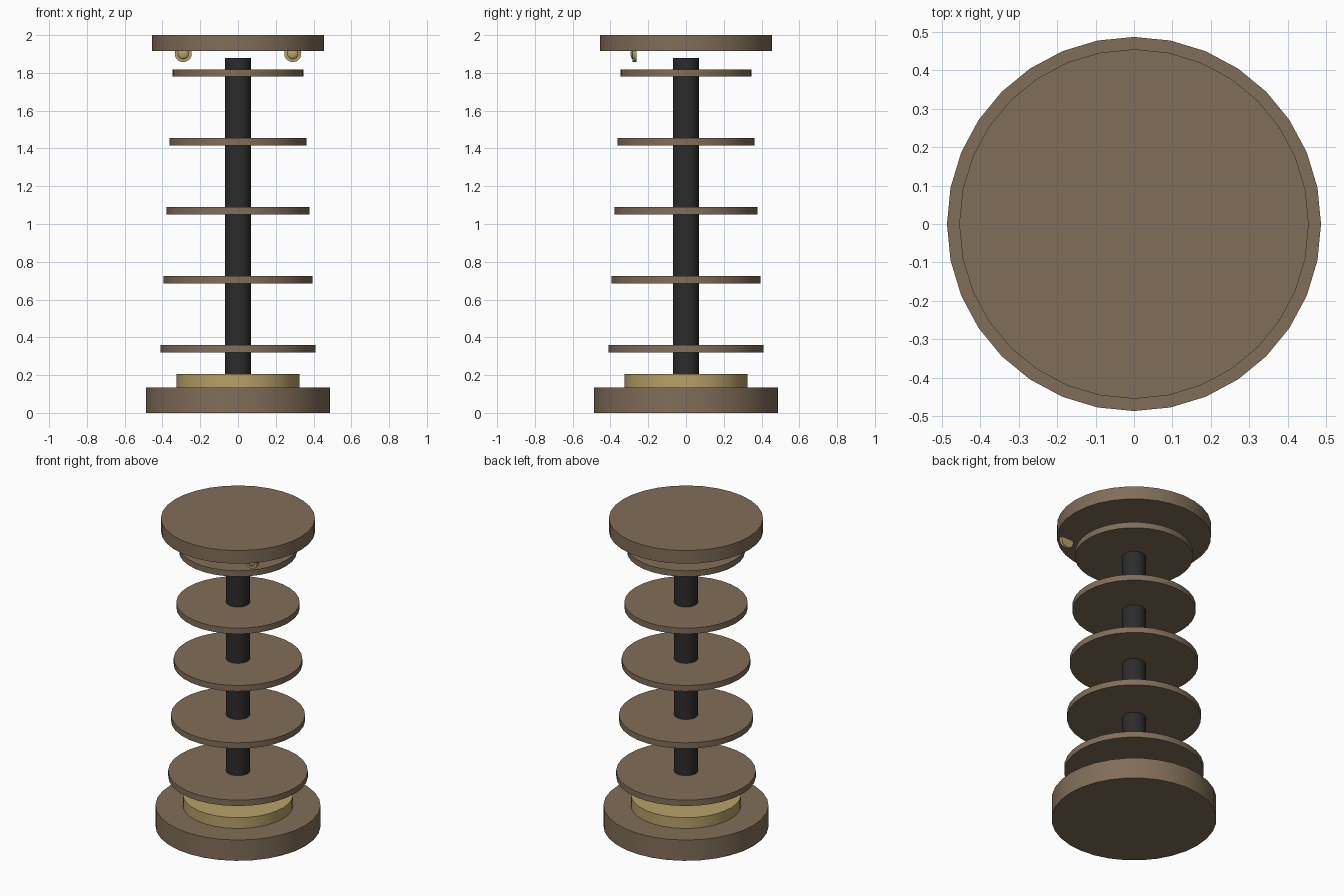
import bpy
import math

cube = bpy.data.objects.get("Cube")
if cube:
    bpy.data.objects.remove(cube, do_unlink=True)


def material(name, color):
    m = bpy.data.materials.new(name)
    m.use_nodes = True
    m.diffuse_color = (*color, 1)
    m.node_tree.nodes["Principled BSDF"].inputs["Base Color"].default_value = (*color, 1)
    return m


brown = material("warm brown", (0.22, 0.155, 0.1))
gold = material("brass", (0.48, 0.36, 0.14))
black = material("charcoal", (0.025, 0.025, 0.025))


def finish(name, mat):
    ob = bpy.context.object
    ob.name = name
    ob.data.materials.append(mat)
    bpy.ops.object.shade_smooth_by_angle(angle=math.radians(35))
    return ob


def disc(name, radius, bottom, top, mat, sides=32):
    bpy.ops.mesh.primitive_cylinder_add(vertices=sides, radius=radius, depth=top - bottom,
                                        location=(0, 0, (bottom + top) / 2))
    return finish(name, mat)


# Base, collar, central post and cap
disc("base", 0.486, 0, 0.135, brown)
disc("collar", 0.325, 0.135, 0.205, gold)
disc("post", 0.07, 0.205, 1.88, black)
disc("cap", 0.454, 1.915, 2, brown)

# Evenly spaced shelves that shrink towards the top
for i in range(5):
    z = 0.34 + 0.365 * i
    disc(f"shelf_{i + 1}", 0.411 - 0.016 * i, z - 0.019, z + 0.019, brown)

# Brass studs under the front of the cap
for side, x in (("left", 0.29), ("right", -0.29)):
    bpy.ops.mesh.primitive_cylinder_add(vertices=20, radius=0.045, depth=0.02,
                                        location=(x, -0.273, 1.902),
                                        rotation=(math.pi / 2, 0, 0))
    finish(f"{side}_stud", gold)
    bpy.ops.mesh.primitive_uv_sphere_add(segments=16, ring_count=8, radius=0.03,
                                         location=(x, -0.28, 1.902))
    bpy.context.object.scale = (1, 0.45, 1)
    finish(f"{side}_stud_dome", gold)
